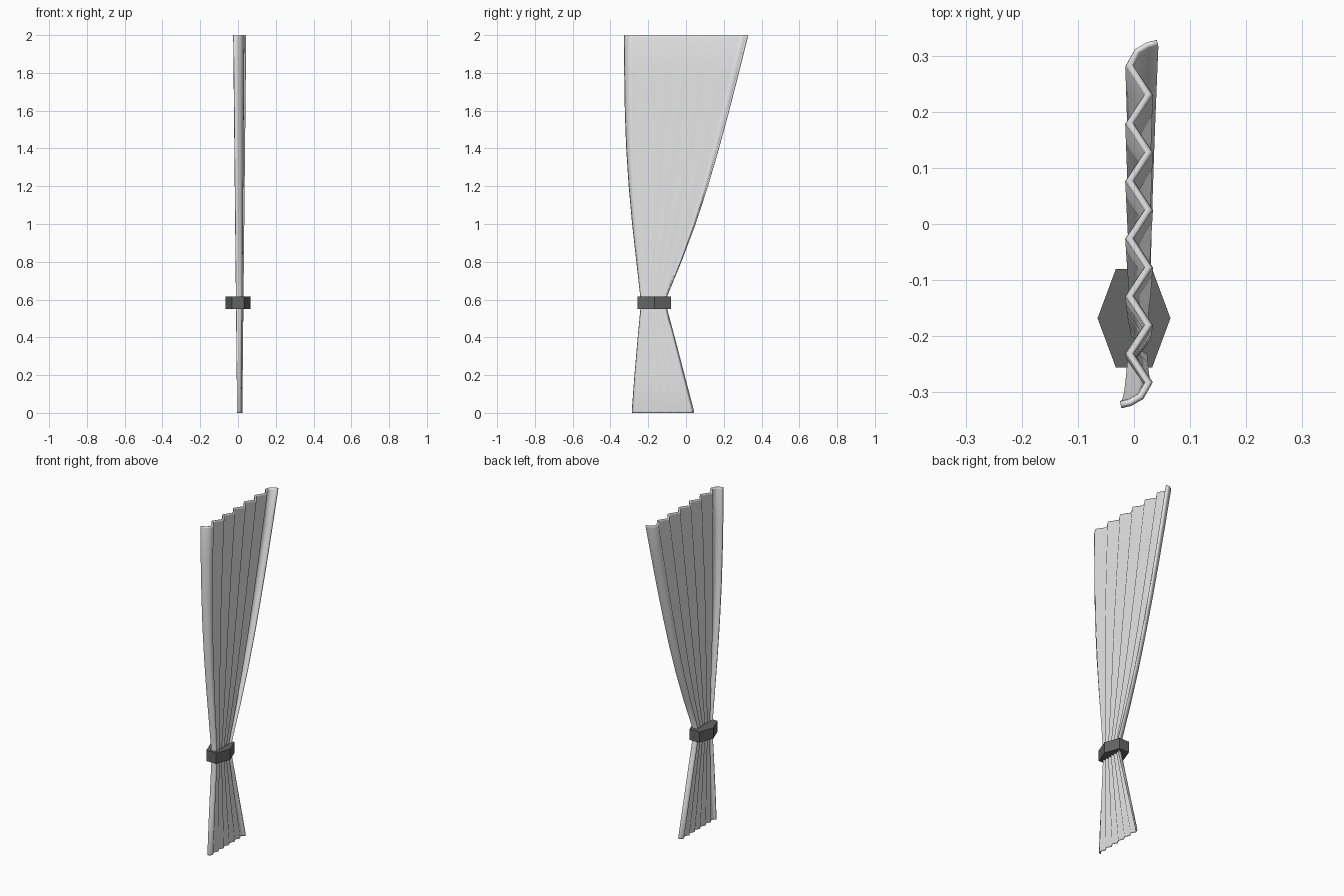
import bpy, bmesh
from mathutils import Vector

if "Cube" in bpy.data.objects:
    bpy.data.objects.remove(bpy.data.objects["Cube"])


def material(name, value):
    m = bpy.data.materials.new(name)
    m.diffuse_color = (value, value, value, 1)
    m.use_nodes = True
    m.node_tree.nodes["Principled BSDF"].inputs["Base Color"].default_value = m.diffuse_color
    return m


cloth = material("pale grey cloth", 0.8)
dark = material("dark grey band", 0.13)

# Pleat centre line seen from above: zigzag with a curved return at each end
CX = 0.009
end = [(0.042, 0.323), (0.025, 0.319), (0.006, 0.308)]
line = [Vector((CX - (x - CX), -y)) for x, y in end]
for i in range(12):
    line.append(Vector((0.026 if i % 2 == 0 else -0.008, -0.283 + i * 0.566 / 11)))
line += [Vector((x, y)) for x, y in reversed(end)]
N = len(line)


def outline(half):
    """Closed outline around the centre line, mitred at the folds."""
    left, right = [], []
    for i, p in enumerate(line):
        a = (p - line[i - 1]).normalized() if i else None
        b = (line[i + 1] - p).normalized() if i < N - 1 else None
        a, b = a or b, b or a
        na, nb = Vector((-a.y, a.x)), Vector((-b.y, b.x))
        n = (na + nb).normalized()
        off = n * (half / max(n.dot(na), 0.6))
        left.append(p + off)
        right.append(p - off)
    return left + right[::-1]


# Height, left edge, right edge of the curtain; thickness tapers at both hems
levels = [
    (0.0, -0.285, 0.041, 0.5), (0.008, -0.286, 0.042, 1), (0.2, -0.272, -0.008, 1),
    (0.4, -0.255, -0.060, 1), (0.55, -0.241, -0.100, 1), (0.61, -0.241, -0.103, 1),
    (0.8, -0.262, -0.025, 1), (1.0, -0.284, 0.050, 1), (1.2, -0.302, 0.115, 1),
    (1.4, -0.315, 0.173, 1), (1.6, -0.322, 0.227, 1), (1.8, -0.325, 0.278, 1),
    (1.99, -0.326, 0.325, 1), (1.997, -0.326, 0.327, 0.8), (2.0, -0.326, 0.327, 0.4),
]
bm = bmesh.new()
rings = []
for z, y0, y1, thick in levels:
    k = 0.4 + 0.3 * z
    rings.append([bm.verts.new((CX + (p.x - CX) * k,
                                y0 + (p.y + 0.327) / 0.654 * (y1 - y0), z))
                  for p in outline(0.0065 * thick)])
M = 2 * N
for lo, hi in zip(rings, rings[1:]):
    for i in range(M):
        j = (i + 1) % M
        bm.faces.new((lo[i], lo[j], hi[j], hi[i]))
# Hem strips closing top and bottom
for r in (rings[0], rings[-1]):
    for i in range(N - 1):
        bm.faces.new((r[i], r[i + 1], r[M - 2 - i], r[M - 1 - i]))
bmesh.ops.recalc_face_normals(bm, faces=bm.faces)
for f in bm.faces:
    f.smooth = True
mesh = bpy.data.meshes.new("curtain")
bm.to_mesh(mesh)
bm.free()
curtain = bpy.data.objects.new("curtain", mesh)
bpy.context.collection.objects.link(curtain)
mesh.materials.append(cloth)

# Six-sided tie band, corners pointing to +x and -x
bm = bmesh.new()
bmesh.ops.create_cone(bm, cap_ends=True, segments=6, radius1=1, radius2=1, depth=0.065)
if max(v.co.x for v in bm.verts) < 0.95:
    for v in bm.verts:
        v.co.x, v.co.y = v.co.y, -v.co.x
for v in bm.verts:
    v.co = Vector((v.co.x * 0.065, v.co.y * 0.101 - 0.168, v.co.z + 0.583))
mesh = bpy.data.meshes.new("tie_band")
bm.to_mesh(mesh)
bm.free()
band = bpy.data.objects.new("tie_band", mesh)
bpy.context.collection.objects.link(band)
mesh.materials.append(dark)
